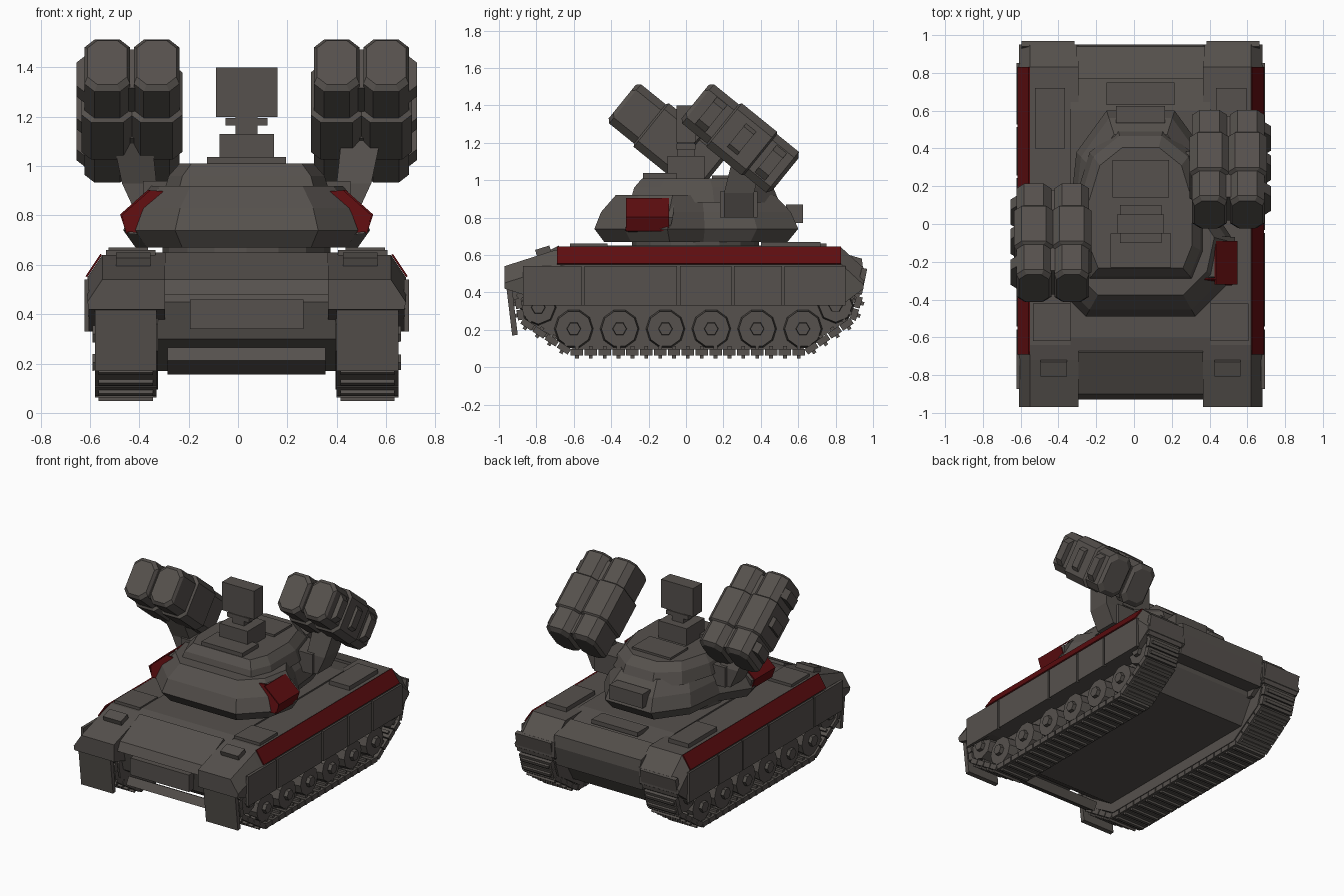
import bpy, bmesh, math
from mathutils import Vector, Matrix

if "Cube" in bpy.data.objects:
    bpy.data.objects.remove(bpy.data.objects["Cube"])

CX = 0.035                      # centre line of the vehicle
SIDES = (("left", 1), ("right", -1))


def material(name, rgb):
    m = bpy.data.materials.new(name)
    m.use_nodes = True
    m.diffuse_color = (*rgb, 1)
    m.node_tree.nodes["Principled BSDF"].inputs["Base Color"].default_value = (*rgb, 1)
    return m


GREY = material("warm dark grey", (0.092, 0.082, 0.074))
RED = material("deep red", (0.11, 0.004, 0.005))


def finish(name, bm, mat=GREY):
    bmesh.ops.recalc_face_normals(bm, faces=bm.faces)
    mesh = bpy.data.meshes.new(name)
    bm.to_mesh(mesh)
    bm.free()
    mesh.materials.append(mat)
    ob = bpy.data.objects.new(name, mesh)
    bpy.context.collection.objects.link(ob)
    return ob


def add_loft(bm, rings):
    loops = [[bm.verts.new(p) for p in ring] for ring in rings]
    n = len(loops[0])
    for a, b in zip(loops, loops[1:]):
        for i in range(n):
            j = (i + 1) % n
            bm.faces.new((a[i], a[j], b[j], b[i]))
    bm.faces.new(loops[0])
    bm.faces.new(loops[-1])


def loft(name, rings, mat=GREY):
    bm = bmesh.new()
    add_loft(bm, rings)
    return finish(name, bm, mat)


def prism_x(name, pts, x0, x1, mat=GREY):
    return loft(name, [[(x, y, z) for y, z in pts] for x in (x0, x1)], mat)


def add_box(bm, centre, size, tilt=0):
    m = Matrix.Translation(centre) @ Matrix.Rotation(tilt, 4, "X") @ Matrix.Diagonal((*size, 1))
    bmesh.ops.create_cube(bm, size=1, matrix=m)


def box(name, centre, size, tilt=0, mat=GREY):
    bm = bmesh.new()
    add_box(bm, centre, size, tilt)
    return finish(name, bm, mat)


def add_wheel(bm, x, y, z, r, depth, sides=10):
    m = Matrix.Translation((x, y, z)) @ Matrix.Rotation(math.pi / 2, 4, "Y")
    bmesh.ops.create_cone(bm, cap_ends=True, segments=sides, radius1=r, radius2=r * 0.9,
                          depth=depth, matrix=m)


# Hull tub with sloped nose and stern
prism_x("hull", [(-0.62, 0.17), (-0.82, 0.3), (-0.86, 0.45), (-0.72, 0.62), (-0.6, 0.65),
                 (0.6, 0.65), (0.78, 0.61), (0.8, 0.34), (0.7, 0.17)], CX - 0.37, CX + 0.37)
prism_x("glacis_plate", [(-0.93, 0.48), (-0.9, 0.54), (-0.68, 0.65), (-0.66, 0.6)],
        CX - 0.33, CX + 0.33)
box("nose_bar", (CX, -0.9, 0.4), (0.46, 0.06, 0.12))
box("lower_nose_lip", (CX, -0.78, 0.21), (0.64, 0.12, 0.06), -0.5)
prism_x("stern_box", [(0.76, 0.38), (0.92, 0.36), (0.95, 0.5), (0.94, 0.58), (0.77, 0.63)],
        CX - 0.34, CX + 0.34)
box("engine_grille", (CX, 0.69, 0.645), (0.36, 0.12, 0.03))

# Tracks, guards, skirts and stripes
PATH = [Vector(p) for p in ((-0.62, 0.08), (0.64, 0.08), (0.89, 0.25), (0.93, 0.38),
                            (0.84, 0.45), (-0.82, 0.45), (-0.9, 0.37), (-0.88, 0.25))]
STATIONS = [(-0.97, 0.42, 0.54), (-0.72, 0.34, 0.62), (-0.64, 0.33, 0.64),
            (0.83, 0.33, 0.64), (0.95, 0.42, 0.53)]

for side, s in SIDES:
    def X(v):
        return CX + s * v

    prism_x(side + "_track_core", [(p.x * 0.97, 0.26 + (p.y - 0.26) * 0.92) for p in PATH],
            X(0.36), X(0.53))

    bm = bmesh.new()
    for a, b in zip(PATH, PATH[1:] + PATH[:1]):
        d = b - a
        count = max(1, round(d.length / 0.075))
        for i in range(count):
            p = a + d * ((i + 0.5) / count)
            tilt = math.atan2(d.y, d.x)
            add_box(bm, (X(0.49), p.x, p.y), (0.25, d.length / count * 0.9, 0.035), tilt)
            add_box(bm, (X(0.49), p.x, p.y), (0.22, 0.02, 0.065), tilt)
    finish(side + "_track_shoes", bm)

    bm = bmesh.new()
    for i in range(6):
        y = -0.6 + 0.245 * i
        add_wheel(bm, X(0.55), y, 0.205, 0.108, 0.1)
        add_wheel(bm, X(0.605), y, 0.205, 0.04, 0.04, 6)
    for y, z in ((-0.79, 0.32), (0.8, 0.33)):
        add_wheel(bm, X(0.55), y, z, 0.1, 0.1, 8)
        add_wheel(bm, X(0.605), y, z, 0.04, 0.04, 6)
    finish(side + "_road_wheels", bm)

    loft(side + "_track_guard",
         [[(X(0.33), y, lo), (X(0.64), y, lo), (X(0.645), y, hi - 0.09),
           (X(0.585), y, hi), (X(0.33), y, hi)] for y, lo, hi in STATIONS])
    loft(side + "_stripe",
         [[(X(0.646), y, 0.55), (X(0.653), y, 0.554), (X(0.593), y, 0.644), (X(0.586), y, 0.64)]
          for y in (-0.69, 0.83)], RED)

    # Skirt panels with narrow gaps
    bm = bmesh.new()
    edges = (-0.88, -0.55, -0.04, 0.25, 0.52, 0.86)
    for y0, y1 in zip(edges, edges[1:]):
        add_box(bm, (X(0.648), (y0 + y1) / 2, 0.435), (0.02, y1 - y0 - 0.015, 0.21))
    finish(side + "_skirt_panels", bm)

    box(side + "_front_mud_flap", (X(0.49), -0.93, 0.3), (0.25, 0.03, 0.26), 0.12)
    box(side + "_rear_mud_flap", (X(0.49), 0.94, 0.46), (0.28, 0.03, 0.14), -0.2)
    box(side + "_rear_locker", (X(0.48), 0.56, 0.65), (0.16, 0.32, 0.04))
    box(side + "_front_locker", (X(0.47), -0.52, 0.645), (0.2, 0.2, 0.03))
    box(side + "_headlight", (X(0.46), -0.76, 0.61), (0.14, 0.08, 0.06), 0.3)

# Turret: faceted body, raised roof and rounded rear bustle
HALF = [(0.29, -0.49), (0.45, -0.33), (0.5, -0.1), (0.37, 0.1), (0.34, 0.38), (0.18, 0.6)]


def ring(scale, z, pts=HALF, mid=0.03):
    outline = pts + [(-x, y) for x, y in reversed(pts)]
    return [(CX + x * scale, mid + (y - mid) * scale, z) for x, y in outline]


bm = bmesh.new()
bmesh.ops.create_cone(bm, cap_ends=True, segments=16, radius1=0.34, radius2=0.34, depth=0.08,
                      matrix=Matrix.Translation((CX, 0.05, 0.66)))
finish("turret_ring", bm)
loft("turret_body", [ring(0.9, 0.67), ring(1.0, 0.74), ring(0.93, 0.83), ring(0.78, 0.92)])

ROOF = [(0.28, -0.3), (0.34, -0.15), (0.34, 0.15), (0.27, 0.38), (0.12, 0.5)]
loft("turret_roof", [ring(1.0, 0.88, ROOF), ring(0.93, 0.96, ROOF), ring(0.8, 1.01, ROOF)])
box("roof_front_hatch", (CX, -0.14, 1.02), (0.32, 0.18, 0.035))
box("roof_rear_hatch", (CX, 0.24, 1.01), (0.3, 0.2, 0.03))
box("bustle_rack", (CX, 0.58, 0.82), (0.26, 0.09, 0.1))

for side, s in SIDES:
    # Cheek block with a red armour plate following its slope
    def cheek(grow, y):
        return [(CX + s * (x + grow), y + dy, z + grow)
                for x, dy, z in ((0.36, 0, 0.72), (0.475, 0, 0.725), (0.5, 0.02, 0.8),
                                 (0.39, 0.03, 0.895), (0.33, 0.03, 0.89))]
    loft(side + "_cheek_block", [cheek(0, -0.31), cheek(0, -0.09)])
    loft(side + "_cheek_plate", [cheek(0.008, -0.325), cheek(0.008, -0.315)], RED)
    outer = ((0.48, 0.725), (0.505, 0.8), (0.392, 0.9))
    for n, (p, q) in enumerate(zip(outer, outer[1:])):
        loft(f"{side}_cheek_plate_{n + 1}",
             [[(CX + s * p[0], y, p[1]), (CX + s * (p[0] + 0.008), y, p[1] + 0.004),
               (CX + s * (q[0] + 0.008), y, q[1] + 0.004), (CX + s * q[0], y, q[1])]
              for y in (-0.32, -0.09)], RED)

# Sensor head on a stepped pedestal
box("sensor_base", (CX, 0.0, 1.07), (0.22, 0.2, 0.12))
box("sensor_neck", (CX, 0.0, 1.15), (0.09, 0.09, 0.1))
box("sensor_yoke", (CX, 0.0, 1.18), (0.17, 0.1, 0.03))
box("sensor_head", (CX, 0.0, 1.3), (0.25, 0.1, 0.2))

# Twin launcher pods, raised and set at different depths on each side
TILT = math.radians(-39)
for side, s, py in (("left", 1, 0.29), ("right", -1, -0.1)):
    px = CX + s * 0.465
    place = Matrix.Translation((px, py, 1.225)) @ Matrix.Rotation(TILT, 4, "X")

    def section(cx, w, h, y):
        c = 0.04
        pts = ((w - c, -h), (w, c - h), (w, h - c), (w - c, h),
               (c - w, h), (-w, h - c), (-w, c - h), (c - w, -h))
        return [place @ Vector((cx + x, y, z)) for x, z in pts]

    bm = bmesh.new()
    for cx in (-0.1, 0.1):
        add_loft(bm, [section(cx, w, h, y) for y, w, h in
                      ((-0.31, 0.08, 0.115), (-0.29, 0.092, 0.135), (-0.12, 0.092, 0.135),
                       (-0.11, 0.105, 0.15), (0.13, 0.105, 0.15), (0.14, 0.092, 0.14),
                       (0.29, 0.092, 0.14), (0.31, 0.075, 0.11))])
    add_loft(bm, [section(0, 0.06, 0.1, y) for y in (-0.27, 0.28)])
    finish(side + "_launcher_pod", bm)

    bm = bmesh.new()
    for y in (-0.2, 0.01, 0.21):
        add_loft(bm, [section(s * 0.11, 0.115, 0.1, y + d) for d in (-0.035, 0.035)])
    finish(side + "_pod_bands", bm)

    # Bracket and arm joining the pod to the turret
    ay = py * 0.7 + 0.08
    loft(side + "_pod_arm",
         [[(px + s * (off + dx), y + dy, z) for dx, dy in
           ((-w, -0.08), (w, -0.08), (w, 0.08), (-w, 0.08))]
          for off, y, z, w in ((-0.1, ay, 0.8, 0.08), (-0.03, ay, 0.93, 0.07),
                               (0, py + 0.04, 1.12, 0.08))])
    box(side + "_arm_root", (CX + s * 0.33, ay, 0.87), (0.18, 0.2, 0.14))
    box(side + "_pod_cradle", (px, py + 0.06, 1.07), (0.26, 0.24, 0.08), TILT)
